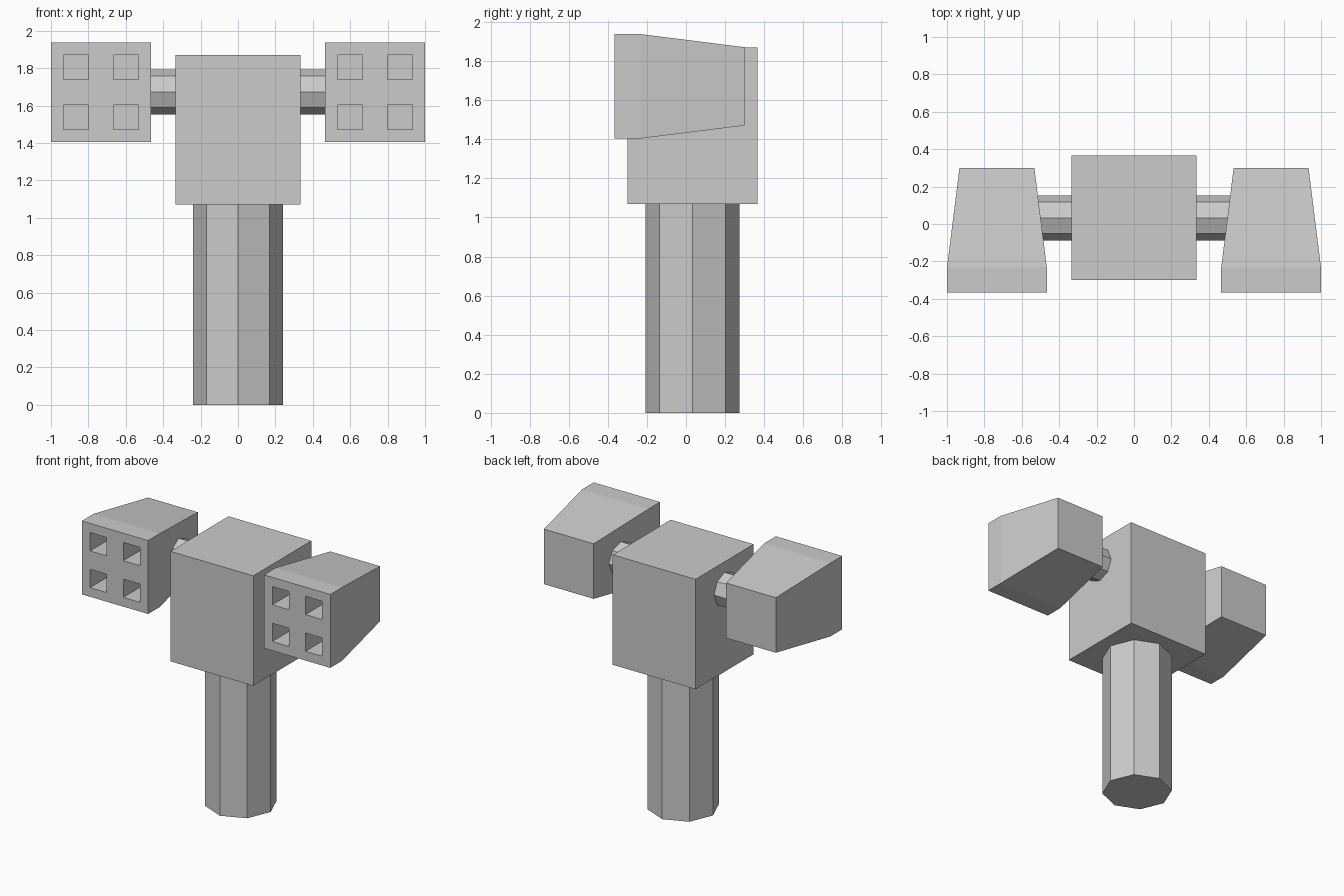
import bpy, bmesh, math
from mathutils import Matrix, Vector

if "Cube" in bpy.data.objects:
    bpy.data.objects.remove(bpy.data.objects["Cube"])

grey = bpy.data.materials.new("plain_grey")
grey.diffuse_color = (0.6, 0.6, 0.6, 1)
grey.use_nodes = True
grey.node_tree.nodes["Principled BSDF"].inputs["Base Color"].default_value = grey.diffuse_color


def finish(name, bm):
    bmesh.ops.recalc_face_normals(bm, faces=bm.faces[:])
    mesh = bpy.data.meshes.new(name)
    bm.to_mesh(mesh)
    bm.free()
    mesh.materials.append(grey)
    ob = bpy.data.objects.new(name, mesh)
    bpy.context.collection.objects.link(ob)
    return ob


def octagon_prism(name, radius, length, matrix):
    bm = bmesh.new()
    bmesh.ops.create_cone(bm, cap_ends=True, segments=8, radius1=radius,
                          radius2=radius, depth=length, matrix=matrix)
    return finish(name, bm)


# Support post and the cross axle that carries the pods
octagon_prism("post", 0.24, 1.07, Matrix.Translation((0, 0.033, 0.535)))
octagon_prism("axle", 0.12, 1.2, Matrix.Translation((0, 0.033, 1.673))
              @ Matrix.Rotation(math.pi / 2, 4, 'Y'))

# Central body block
bm = bmesh.new()
bmesh.ops.create_cube(bm, size=1, matrix=Matrix.Translation((0, 0.033, 1.47))
                      @ Matrix.Diagonal((0.667, 0.667, 0.80, 1)))
finish("body", bm)

# Pod: gridded front with four square tubes, straight collar, tapered rear
CX, CZ = 0.733, 1.671
FRONT, COLLAR, BACK = -0.367, -0.233, 0.30
TUBE_DEPTH = 0.267
lines = (-0.267, -0.2, -0.067, 0.067, 0.2, 0.267)
bm = bmesh.new()
grid = [[bm.verts.new((CX + u, FRONT, CZ + w)) for w in lines] for u in lines]
tubes = []
for i in range(5):
    for j in range(5):
        f = bm.faces.new((grid[i][j], grid[i + 1][j],
                          grid[i + 1][j + 1], grid[i][j + 1]))
        if i in (1, 3) and j in (1, 3):
            tubes.append(f)
rim = [e for e in bm.edges if e.is_boundary]

# Sink the tubes
ext = bmesh.ops.extrude_discrete_faces(bm, faces=tubes)
for f in ext["faces"]:
    bmesh.ops.translate(bm, verts=f.verts[:], vec=Vector((0, TUBE_DEPTH, 0)))

# Extrude the outline backwards, shrinking the last ring
for y, scale in ((COLLAR, 1.0), (BACK, 0.75)):
    geom = bmesh.ops.extrude_edge_only(bm, edges=rim)["geom"]
    for v in (g for g in geom if isinstance(g, bmesh.types.BMVert)):
        v.co = (CX + (v.co.x - CX) * scale, y, CZ + (v.co.z - CZ) * scale)
    rim = [g for g in geom if isinstance(g, bmesh.types.BMEdge)]
bmesh.ops.holes_fill(bm, edges=rim, sides=0)
pod = finish("launcher_pods", bm)
pod.modifiers.new("mirror", 'MIRROR').use_axis = (True, False, False)
